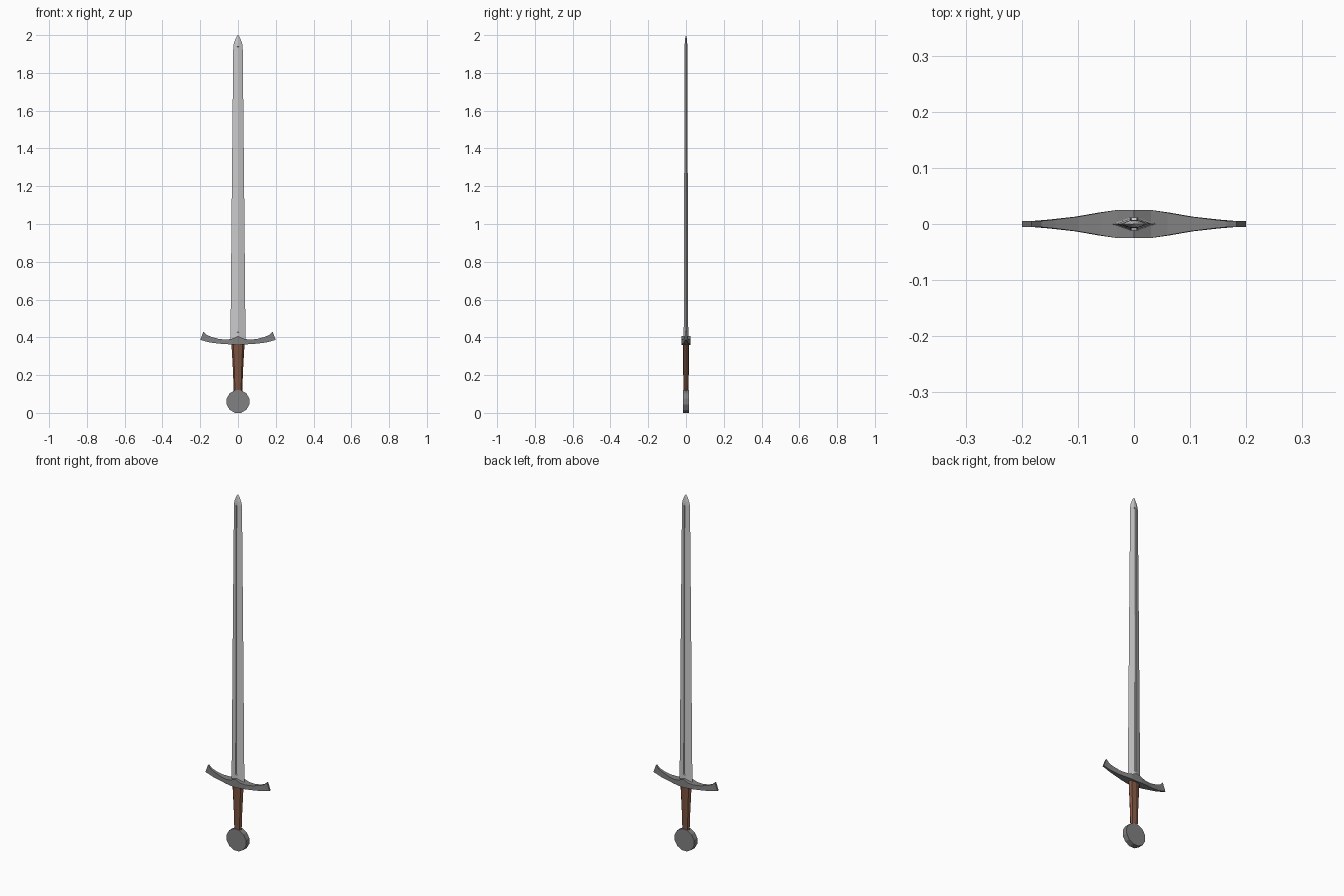
import bpy, bmesh, math

if "Cube" in bpy.data.objects:
    bpy.data.objects.remove(bpy.data.objects["Cube"])


def material(name, rgb):
    m = bpy.data.materials.new(name)
    m.diffuse_color = (*rgb, 1)
    m.use_nodes = True
    m.node_tree.nodes["Principled BSDF"].inputs["Base Color"].default_value = m.diffuse_color
    return m


def loft(name, rings, mat):
    """Skin a list of equal-length point rings and cap both ends."""
    bm = bmesh.new()
    loops = [[bm.verts.new(p) for p in ring] for ring in rings]
    n = len(loops[0])
    for a, b in zip(loops, loops[1:]):
        for i in range(n):
            j = (i + 1) % n
            bm.faces.new((a[i], a[j], b[j], b[i]))
    bm.faces.new(loops[0][::-1])
    bm.faces.new(loops[-1])
    bmesh.ops.recalc_face_normals(bm, faces=bm.faces)
    me = bpy.data.meshes.new(name)
    bm.to_mesh(me)
    bm.free()
    me.materials.append(mat)
    ob = bpy.data.objects.new(name, me)
    bpy.context.collection.objects.link(ob)
    return ob


steel = material("steel", (0.78, 0.78, 0.77))
iron = material("iron", (0.22, 0.22, 0.22))
leather = material("leather", (0.2, 0.085, 0.05))


# Blade: flattened diamond section with a narrow fuller sunk in each side
def blade_ring(z, half_w, half_t, groove):
    s = min(0.006, half_w * 0.4)
    f = half_t - groove
    side = [(half_w, 0), (s, half_t), (s * 0.8, f), (-s * 0.8, f), (-s, half_t)]
    return [(x, y, z) for x, y in side] + [(-x, -y, z) for x, y in side]


blade = [
    (0.38, 0.040, 0.012, 0), (0.425, 0.0395, 0.012, 0),
    (0.427, 0.0395, 0.012, 0.005), (1.2, 0.0325, 0.0095, 0.004),
    (1.938, 0.025, 0.007, 0.003), (1.94, 0.0248, 0.007, 0),
    (1.96, 0.021, 0.0065, 0), (1.985, 0.011, 0.004, 0), (2.0, 0.001, 0.0005, 0),
]
loft("blade", [blade_ring(*b) for b in blade], steel)

# Crossguard: upturned arms, stations are (x top, x bottom, z top, z bottom, half depth)
arm = [
    (0.03, 0.03, 0.393, 0.362, 0.025), (0.06, 0.065, 0.388, 0.364, 0.020),
    (0.10, 0.105, 0.391, 0.367, 0.013), (0.14, 0.15, 0.402, 0.373, 0.008),
    (0.165, 0.18, 0.412, 0.381, 0.0055), (0.183, 0.20, 0.43, 0.386, 0.005),
]
stations = [(-a, -b, c, d, e) for a, b, c, d, e in reversed(arm)]
stations += [(0, 0, 0.407, 0.36, 0.025)] + arm
loft("crossguard",
     [[(xt, -h, zt), (xt, h, zt), (xb, h, zb), (xb, -h, zb)]
      for xt, xb, zt, zb, h in stations], iron)

# Grip: eight-sided taper
grip = [(0.10, 0.022, 0.013), (0.23, 0.027, 0.015), (0.37, 0.035, 0.017)]
loft("grip",
     [[(w * math.cos(a), t * math.sin(a), z)
       for a in (math.tau * i / 8 for i in range(8))]
      for z, w, t in grip], leather)

# Pommel: twelve-sided disc facing front and back
R = 0.06 / math.cos(math.pi / 12)
loft("pommel",
     [[(R * math.cos(a), y, 0.06 + R * math.sin(a))
       for a in (math.tau * (i + 0.5) / 12 for i in range(12))]
      for y in (-0.015, 0.015)], iron)
